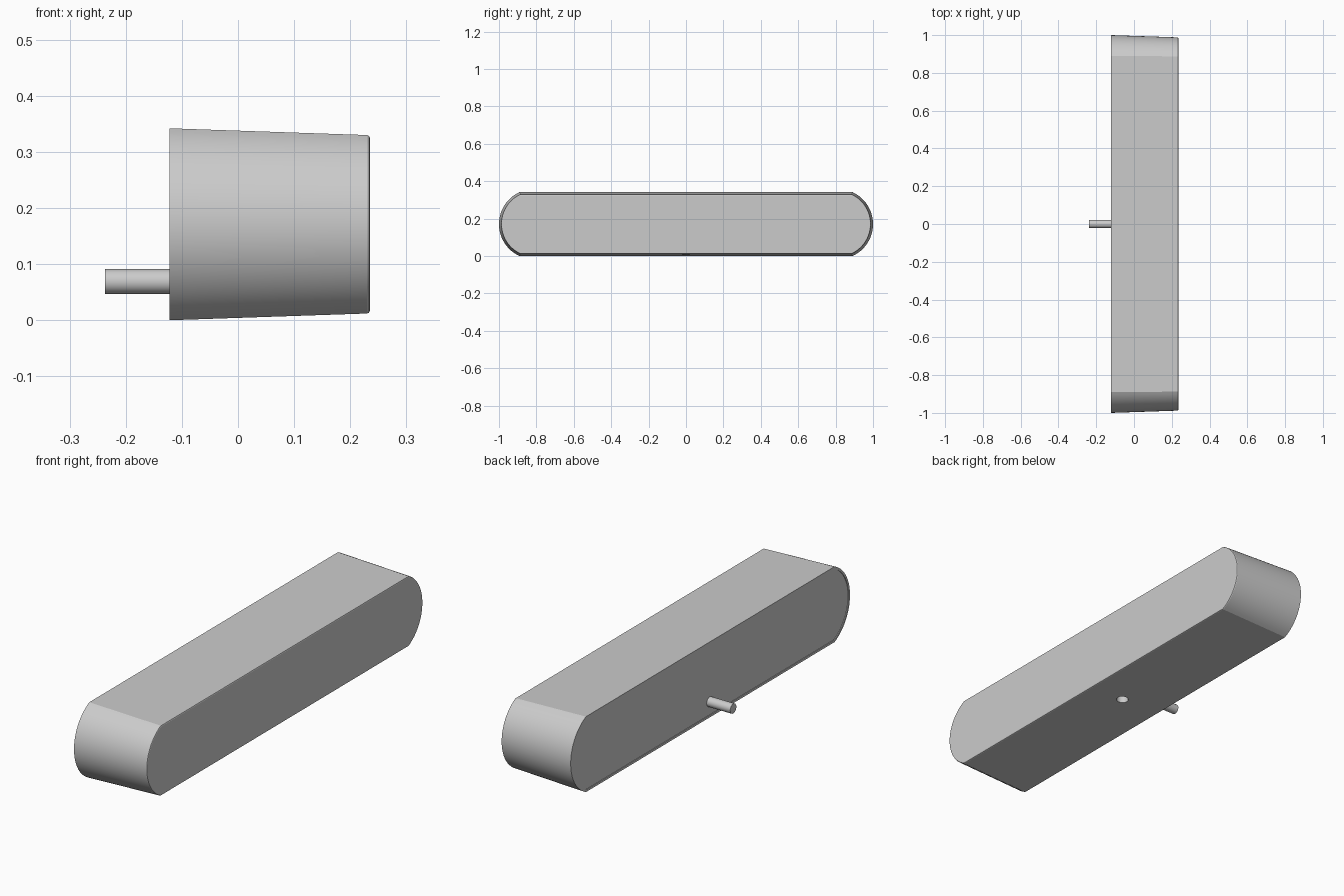
import bpy, bmesh, math
from mathutils import Matrix

if "Cube" in bpy.data.objects:
    bpy.data.objects.remove(bpy.data.objects["Cube"], do_unlink=True)

MID_Z, HALF_H, ARC_R, ARC_Y = 0.171, 0.171, 0.188, 0.812
ARC_STEPS = 28

grey = bpy.data.materials.new("light_grey")
grey.use_nodes = True
colour = (0.6, 0.6, 0.6, 1)
grey.diffuse_color = colour
grey.node_tree.nodes["Principled BSDF"].inputs["Base Color"].default_value = colour


def finish(bm, name):
    bmesh.ops.recalc_face_normals(bm, faces=bm.faces)
    mesh = bpy.data.meshes.new(name)
    bm.to_mesh(mesh)
    bm.free()
    mesh.materials.append(grey)
    obj = bpy.data.objects.new(name, mesh)
    bpy.context.collection.objects.link(obj)
    return obj


def smooth(obj):
    bpy.ops.object.select_all(action="DESELECT")
    obj.select_set(True)
    bpy.context.view_layer.objects.active = obj
    bpy.ops.object.shade_smooth_by_angle(angle=math.radians(20))


def cylinder(name, radius, length, matrix):
    bm = bmesh.new()
    bmesh.ops.create_cone(bm, cap_ends=True, segments=32, radius1=radius,
                          radius2=radius, depth=length, matrix=matrix)
    return finish(bm, name)


def outline(inset):
    # Long bar with a bowed arc at each end, shrunk evenly by the inset
    r, h = ARC_R - inset, HALF_H - inset
    limit = math.asin(h / r)
    angles = [limit * (2 * i / ARC_STEPS - 1) for i in range(ARC_STEPS + 1)]
    end = [(ARC_Y + r * math.cos(a), MID_Z + r * math.sin(a)) for a in angles]
    return end + [(-y, z) for y, z in reversed(end)]


# Tapered housing: recessed back panel, rim, drafted sides, rounded front edge
sections = [(-0.119, 0.010), (-0.122, 0.010), (-0.122, 0.0), (0.230, 0.012),
            (0.2335, 0.0135), (0.235, 0.017)]
bm = bmesh.new()
rings = [[bm.verts.new((x, y, z)) for y, z in outline(inset)] for x, inset in sections]
for a, b in zip(rings, rings[1:]):
    for i in range(len(a)):
        j = (i + 1) % len(a)
        bm.faces.new((a[i], a[j], b[j], b[i]))
bm.faces.new(rings[0])
bm.faces.new(rings[-1])
housing = finish(bm, "housing")

# Small round hole in the underside
cutter = cylinder("hole_cutter", 0.026, 0.2, Matrix.Translation((0.067, 0, 0)))
cutter.hide_render = True
cutter.hide_viewport = True
hole = housing.modifiers.new("underside_hole", "BOOLEAN")
hole.operation = "DIFFERENCE"
hole.solver = "EXACT"
hole.object = cutter
smooth(housing)

# Peg sticking out of the back panel
peg = cylinder("back_peg", 0.022, 0.127, Matrix.Translation((-0.1735, 0, 0.069))
               @ Matrix.Rotation(math.pi / 2, 4, "Y"))
smooth(peg)
